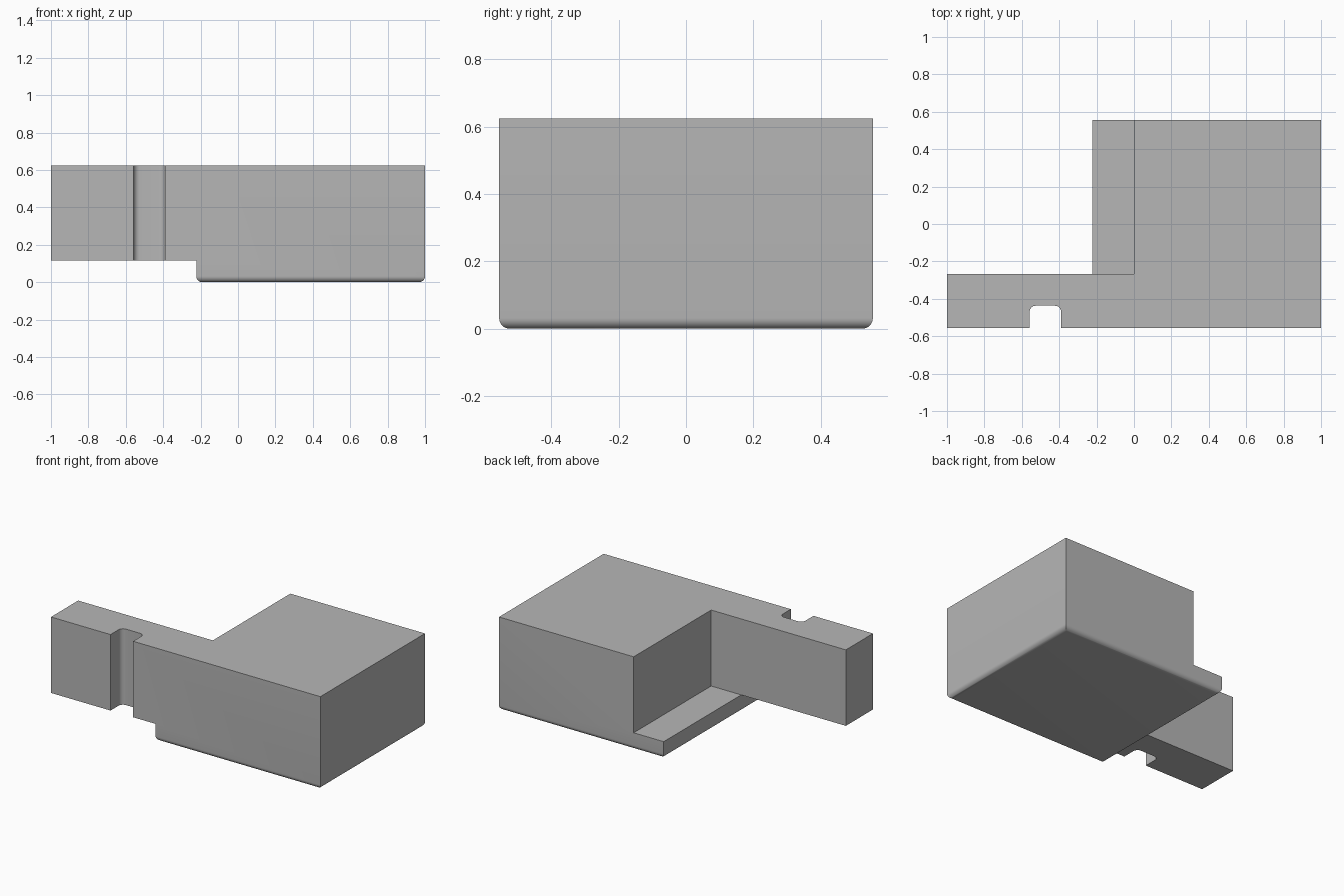
import bpy, bmesh, math
from mathutils import Vector

if "Cube" in bpy.data.objects:
    bpy.data.objects.remove(bpy.data.objects["Cube"], do_unlink=True)

DEPTH = 0.555      # half depth in y
STEP_Z = 0.115     # underside of the arm and top of the ledge
TOP_Z = 0.625
LEDGE_X = -0.223
FILLET = 0.032

grey = bpy.data.materials.new("plain grey")
grey.use_nodes = True
colour = (0.47, 0.47, 0.47, 1)
grey.diffuse_color = colour
grey.node_tree.nodes["Principled BSDF"].inputs["Base Color"].default_value = colour


def prism(name, outline, z0, z1, rounded=None):
    """Extrude an outline upwards, then round the edges picked by a rule."""
    bm = bmesh.new()
    face = bm.faces.new([bm.verts.new((x, y, z0)) for x, y in outline])
    ext = bmesh.ops.extrude_face_region(bm, geom=[face])
    top = [v for v in ext["geom"] if isinstance(v, bmesh.types.BMVert)]
    bmesh.ops.translate(bm, verts=top, vec=Vector((0, 0, z1 - z0)))
    bmesh.ops.recalc_face_normals(bm, faces=bm.faces)
    if rounded:
        edges = [e for e in bm.edges if rounded(*e.verts)]
        bmesh.ops.bevel(bm, geom=edges, offset=FILLET, segments=8,
                        profile=0.5, affect='EDGES')
    mesh = bpy.data.meshes.new(name)
    bm.to_mesh(mesh)
    bm.free()
    mesh.materials.append(grey)
    obj = bpy.data.objects.new(name, mesh)
    bpy.context.collection.objects.link(obj)
    return obj


# L-shaped upper body with a slot in the front of the arm
NOTCH_L, NOTCH_R, NOTCH_Y, ARM_Y = -0.558, -0.39, -0.437, -0.267
body = prism("body", [
    (-1, -DEPTH), (NOTCH_L, -DEPTH), (NOTCH_L, NOTCH_Y), (NOTCH_R, NOTCH_Y),
    (NOTCH_R, -DEPTH), (1, -DEPTH), (1, DEPTH), (0, DEPTH), (0, ARM_Y), (-1, ARM_Y)],
    STEP_Z, TOP_Z,
    lambda a, b: all(abs(v.co.y - NOTCH_Y) < 1e-4 for v in (a, b))
    and abs(a.co.x - b.co.x) < 1e-4)

# Base slab with a rounded lower rim
base = prism("base", [(LEDGE_X, -DEPTH), (1, -DEPTH), (1, DEPTH), (LEDGE_X, DEPTH)],
             0, STEP_Z, lambda a, b: a.co.z < 1e-4 and b.co.z < 1e-4)

# Join both parts into one solid
bpy.ops.object.select_all(action='DESELECT')
bpy.context.view_layer.objects.active = body
body.select_set(True)
union = body.modifiers.new("join base", 'BOOLEAN')
union.operation = 'UNION'
union.solver = 'EXACT'
union.object = base
bpy.ops.object.modifier_apply(modifier=union.name)
bpy.data.objects.remove(base, do_unlink=True)

# Remove seams between flat faces
bm = bmesh.new()
bm.from_mesh(body.data)
bmesh.ops.remove_doubles(bm, verts=bm.verts, dist=1e-5)
bmesh.ops.dissolve_limit(bm, angle_limit=math.radians(1), verts=bm.verts, edges=bm.edges)
bm.to_mesh(body.data)
bm.free()

body.name = "stepped_block"
bpy.ops.object.shade_smooth_by_angle(angle=math.radians(30))
